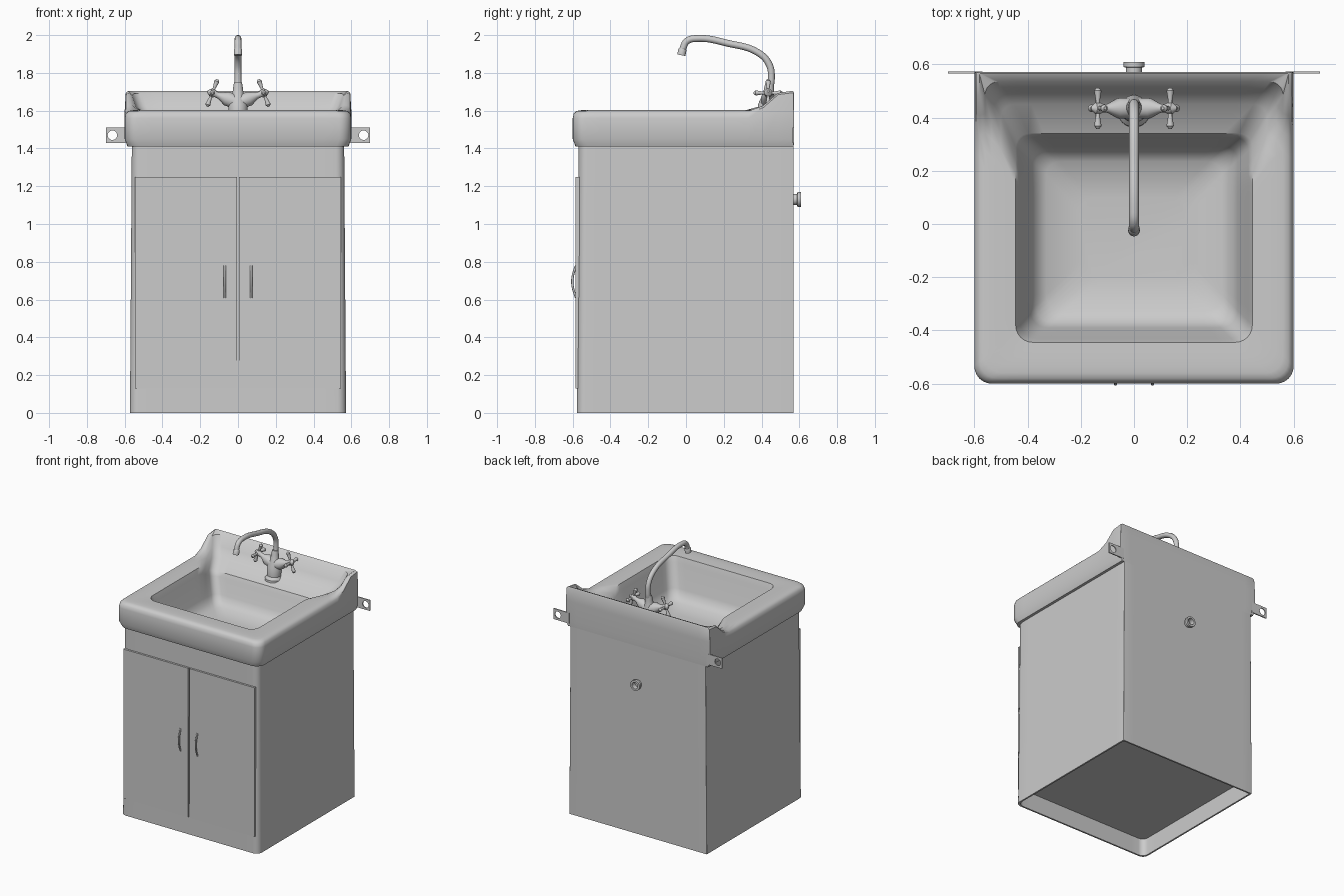
import bpy, bmesh, math
from mathutils import Vector

if "Cube" in bpy.data.objects:
    bpy.data.objects.remove(bpy.data.objects["Cube"])


def smooth(ob, angle=35):
    bpy.ops.object.select_all(action='DESELECT')
    ob.select_set(True)
    bpy.context.view_layer.objects.active = ob
    bpy.ops.object.shade_smooth_by_angle(angle=math.radians(angle))


def finish(name, bm, angle=35):
    bmesh.ops.recalc_face_normals(bm, faces=bm.faces)
    mesh = bpy.data.meshes.new(name)
    bm.to_mesh(mesh)
    bm.free()
    ob = bpy.data.objects.new(name, mesh)
    bpy.context.collection.objects.link(ob)
    smooth(ob, angle)
    return ob


def step(a, b, t):
    t = min(1, max(0, (t - a) / (b - a)))
    return t * t * (3 - 2 * t)


def ring(hx, y0, y1, rf, rb, n=14, k=6):
    """Rounded rectangle with separate front and back corner radii."""
    corners = [(hx - rf, y0 + rf, rf, -90), (hx - rb, y1 - rb, rb, 0),
               (-hx + rb, y1 - rb, rb, 90), (-hx + rf, y0 + rf, rf, 180)]
    arcs = [[Vector((cx + r * math.cos(math.radians(a + 90 * i / k)),
                     cy + r * math.sin(math.radians(a + 90 * i / k)), 0))
             for i in range(k + 1)] for cx, cy, r, a in corners]
    pts = []
    for i, arc in enumerate(arcs):
        pts += arc
        nxt = arcs[(i + 1) % 4][0]
        pts += [arc[-1].lerp(nxt, j / n) for j in range(1, n)]
    return pts


def loft(name, rings, angle=35, caps=(-1,)):
    bm = bmesh.new()
    loops = [[bm.verts.new(p) for p in r] for r in rings]
    for a, b in zip(loops, loops[1:]):
        for i in range(len(a)):
            j = (i + 1) % len(a)
            bm.faces.new((a[i], a[j], b[j], b[i]))
    for c in caps:
        bm.faces.new(loops[c])
    return finish(name, bm, angle)


def lathe(name, profile, origin, direction, n=24):
    rot = Vector(direction).to_track_quat('Z', 'Y')
    turn = [2 * math.pi * i / n for i in range(n)]
    return loft(name, [[Vector(origin) + rot @ Vector((r * math.cos(t), r * math.sin(t), h))
                        for t in turn] for r, h in profile], caps=(0, -1))


def box(name, lo, hi):
    bm = bmesh.new()
    bmesh.ops.create_cube(bm, size=1)
    for v in bm.verts:
        v.co = [lo[i] + (v.co[i] + 0.5) * (hi[i] - lo[i]) for i in range(3)]
    return finish(name, bm)


def to_mesh(name, curve):
    ob = bpy.data.objects.new(name, curve)
    bpy.context.collection.objects.link(ob)
    bpy.ops.object.select_all(action='DESELECT')
    ob.select_set(True)
    bpy.context.view_layer.objects.active = ob
    bpy.ops.object.convert(target='MESH')
    ob = bpy.context.view_layer.objects.active
    smooth(ob)
    return ob


def tube(name, pts, radius):
    cu = bpy.data.curves.new(name, 'CURVE')
    cu.dimensions = '3D'
    cu.bevel_depth, cu.bevel_resolution, cu.use_fill_caps = radius, 4, True
    sp = cu.splines.new('BEZIER')
    sp.bezier_points.add(len(pts) - 1)
    for bp, p in zip(sp.bezier_points, pts):
        bp.co = p
        bp.handle_left_type = bp.handle_right_type = 'AUTO'
    return to_mesh(name, cu)


# cabinet shell: walls, bottom edge and recessed floor
shell = []
for hx, y1, z in [(.562, .57, 1.43), (.572, .57, 0), (.56, .558, 0), (.56, .558, .13)]:
    shell.append([p + Vector((0, 0, z)) for p in ring(hx, -hx - .006, y1, .045, .004)])
loft("cabinet", shell)

# basin sections: half width, back y, front height, back height
sections = [(.565, .57, 1.41, 1.41), (.585, .57, 1.41, 1.41), (.6, .572, 1.45, 1.45),
            (.6, .572, 1.56, 1.6), (.594, .571, 1.585, 1.695), (.58, .566, 1.598, 1.705),
            (.56, .535, 1.602, 1.69), (.535, .5, 1.603, 1.62), (.5, .45, 1.603, 1.565),
            (.445, .34, 1.6, 1.52), (.43, .325, 1.56, 1.49), (.39, .29, 1.39, 1.38),
            (.37, .27, 1.345, 1.345), (.33, .235, 1.315, 1.315), (.2, .1, 1.3, 1.3)]
basin = []
for hx, y1, front, back in sections:
    top = min(y1, .52)
    outline = ring(hx, -hx, y1, .065, .004 if y1 > .55 else .05)
    basin.append([Vector((p.x, p.y, front + (back - front) * step(top - .17, top, p.y)))
                  for p in outline])
loft("basin", basin, 40)

for side, s in (("left", -1), ("right", 1)):
    # doors and bowed handles
    xs = sorted((s * .005, s * .545))
    box(side + "_door", (xs[0], -.584, .13), (xs[1], -.565, 1.25))
    tube(side + "_door_handle", [(s * .07, -.582 - .02 * math.sin(math.pi * i / 6),
                                  .61 + .17 * i / 6) for i in range(7)], .006)
    # wall bracket plate with screw hole
    cu = bpy.data.curves.new(side + "_wall_bracket", 'CURVE')
    cu.dimensions, cu.fill_mode, cu.extrude = '2D', 'BOTH', .004
    hole = [(.665 + .025 * math.cos(math.pi * i / 10),
             1.47 + .025 * math.sin(math.pi * i / 10)) for i in range(20)]
    plate = [(x, z) for x, z in ((.57, 1.43), (.7, 1.43), (.7, 1.51), (.57, 1.51))]
    for pts in (plate, hole):
        sp = cu.splines.new('POLY')
        sp.points.add(len(pts) - 1)
        for q, (x, z) in zip(sp.points, pts):
            q.co = (s * x, z, 0, 1)
        sp.use_cyclic_u = True
    bracket = to_mesh(side + "_wall_bracket", cu)
    bracket.rotation_euler.x = math.pi / 2
    bracket.location.y = .569
    # tap arm and cross handle
    axis = Vector((s * .93, 0, .36)).normalized()
    start = Vector((s * .01, .435, 1.645))
    lathe(side + "_tap_arm", [(.038, 0), (.038, .055), (.017, .095), (.016, .115),
                              (.021, .125), (.021, .145), (.006, .162)], start, axis)
    hub = start + axis * .135
    across = Vector((-s * axis.z, 0, abs(axis.x)))
    for i, d in enumerate((across, -across, Vector((0, 1, 0)), Vector((0, -1, 0)))):
        lathe(f"{side}_tap_spoke_{i + 1}", [(.008, 0), (.008, .03), (.014, .066),
                                            (.006, .077)], hub, d, 14)

# faucet body and swan-neck spout
lathe("faucet_body", [(.062, 0), (.062, .015), (.047, .035), (.052, .1), (.03, .155),
                      (.026, .19), (.021, .22)], (0, .425, 1.53), (0, .08, 1))
tube("faucet_spout", [(0, y, z) for y, z in (
    (.44, 1.70), (.452, 1.77), (.44, 1.845), (.385, 1.905), (.22, 1.957),
    (.06, 1.982), (.005, 1.968), (-.02, 1.92))], .018)
lathe("spout_tip", [(.018, 0), (.022, .006), (.022, .035)], (0, -.018, 1.928), (0, -.2, -1))

# drain outlet on the back
lathe("drain_outlet", [(.03, 0), (.03, .022), (.039, .024), (.039, .042), (.024, .042),
                       (.024, .005)], (0, .566, 1.13), (0, 1, 0))
